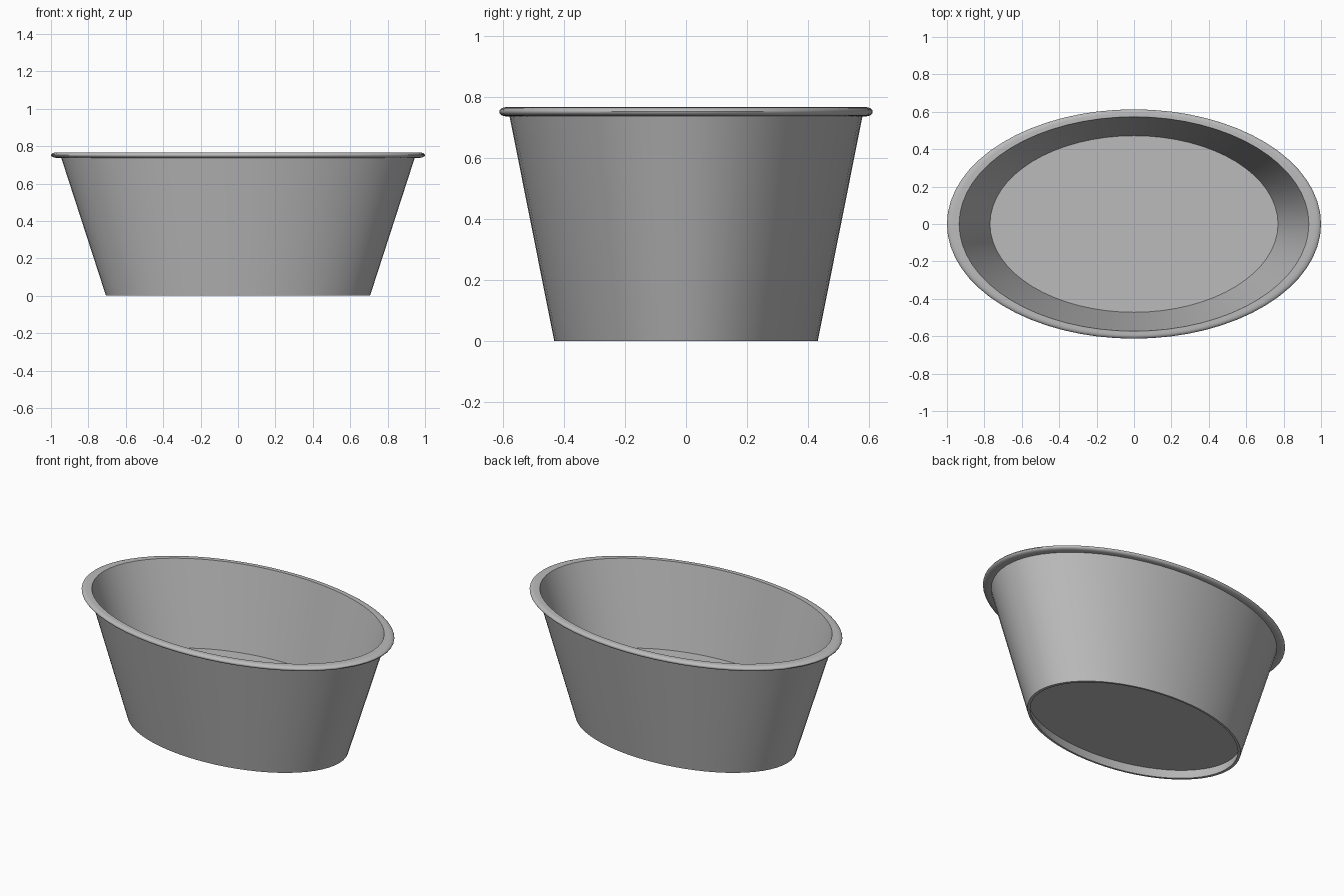
import bpy, bmesh
from math import cos, sin, pi, radians

cube = bpy.data.objects.get("Cube")
if cube:
    bpy.data.objects.remove(cube, do_unlink=True)

SEGMENTS = 64
DEPTH_RATIO = 0.613   # oval depth compared with its width

grey = bpy.data.materials.new("plain grey")
grey.use_nodes = True
colour = (0.5, 0.5, 0.5, 1)
grey.diffuse_color = colour
grey.node_tree.nodes["Principled BSDF"].inputs["Base Color"].default_value = colour


def oval_lathe(name, profile):
    """Spin an (x radius, z) profile into an oval shell, capping both ends."""
    bm = bmesh.new()
    rings = []
    for radius, z in profile:
        angles = [2 * pi * i / SEGMENTS for i in range(SEGMENTS)]
        rings.append([bm.verts.new((radius * cos(a), radius * DEPTH_RATIO * sin(a), z))
                      for a in angles])
    for low, high in zip(rings, rings[1:]):
        for i in range(SEGMENTS):
            j = (i + 1) % SEGMENTS
            bm.faces.new((low[i], low[j], high[j], high[i]))
    bm.faces.new(rings[0][::-1])
    bm.faces.new(rings[-1])
    bmesh.ops.recalc_face_normals(bm, faces=bm.faces)
    mesh = bpy.data.meshes.new(name)
    bm.to_mesh(mesh)
    bm.free()
    mesh.materials.append(grey)
    obj = bpy.data.objects.new(name, mesh)
    bpy.context.collection.objects.link(obj)
    bpy.ops.object.select_all(action="DESELECT")
    obj.select_set(True)
    bpy.context.view_layer.objects.active = obj
    bpy.ops.object.shade_smooth_by_angle(angle=radians(35))
    return obj


# Rolled rim: rounded outer lip
rim_z, rim_half = 0.752, 0.015
lip = [(0.965 + 0.035 * cos(a), rim_z + rim_half * sin(a))
       for a in (pi * (k / 10 - 0.5) for k in range(11))]

# Tub: recessed underside, foot ring, flared wall, rim, inside wall, raised floor
underside = [(0.705, 0.06), (0.687, 0), (0.706, 0)]
wall_top = [(0.945, rim_z - rim_half)]
inside = [(0.935, rim_z + rim_half), (0.77, 0.26)]
oval_lathe("oval_tub", underside + wall_top + lip + inside)
